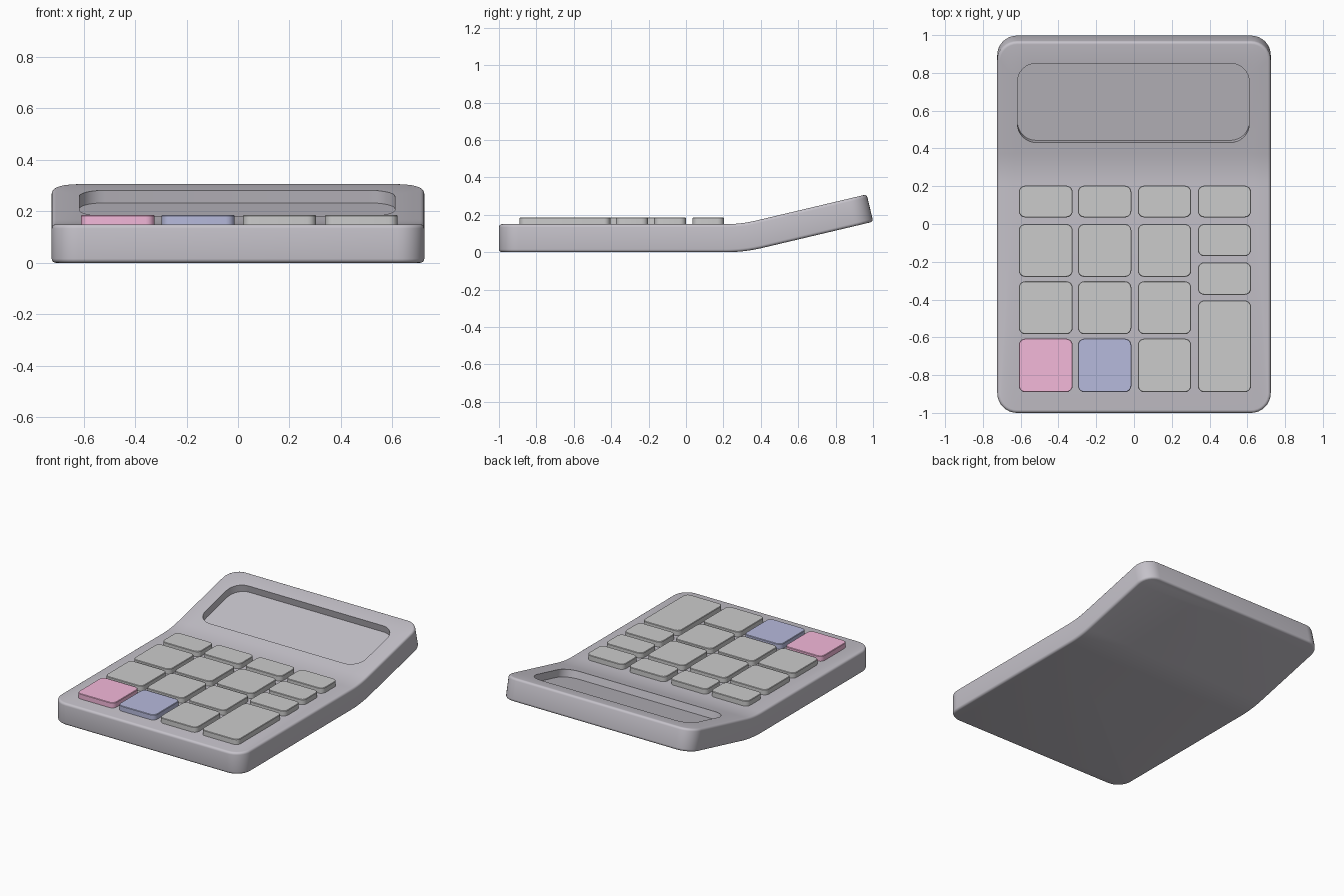
import bpy, bmesh
from math import sin, cos, pi, radians

if "Cube" in bpy.data.objects:
    bpy.data.objects.remove(bpy.data.objects["Cube"])

THICK, WIDTH = 0.15, 0.724
BEND, S0, S1 = radians(13.3), 0.21, 0.41   # screen half tilts up between S0 and S1


def material(name, rgb):
    m = bpy.data.materials.new(name)
    m.diffuse_color = (*rgb, 1)
    m.use_nodes = True
    m.node_tree.nodes["Principled BSDF"].inputs["Base Color"].default_value = m.diffuse_color
    return m


def rounded_rect(x0, x1, y0, y1, r, z, steps=8):
    pts = []
    corners = [(x1 - r, y1 - r), (x0 + r, y1 - r), (x0 + r, y0 + r), (x1 - r, y0 + r)]
    for i, (cx, cy) in enumerate(corners):
        for k in range(steps + 1):
            a = (i + k / steps) * pi / 2
            pts.append((cx + r * cos(a), cy + r * sin(a), z))
    return pts


def stack(loops):
    """Skin matching loops from bottom to top and cap both ends."""
    bm = bmesh.new()
    rings = [[bm.verts.new(p) for p in loop] for loop in loops]
    n = len(rings[0])
    for a, b in zip(rings, rings[1:]):
        for i in range(n):
            j = (i + 1) % n
            bm.faces.new((a[i], a[j], b[j], b[i]))
    bm.faces.new(rings[0][::-1])
    bm.faces.new(rings[-1])
    return bm


def finish(bm, name, mat=None):
    me = bpy.data.meshes.new(name)
    bm.to_mesh(me)
    bm.free()
    ob = bpy.data.objects.new(name, me)
    bpy.context.collection.objects.link(ob)
    if mat:
        me.materials.append(mat)
    bpy.ops.object.select_all(action='DESELECT')
    ob.select_set(True)
    bpy.context.view_layer.objects.active = ob
    bpy.ops.object.shade_smooth_by_angle(angle=radians(30))
    return ob


def bend(co):
    s, z = co.y, co.z
    if s <= S0:
        return
    R = (S1 - S0) / BEND
    a = min((s - S0) / R, BEND)
    rest = max(s - S1, 0)
    co.y = S0 + R * sin(a) + rest * cos(a) - z * sin(a)
    co.z = R * (1 - cos(a)) + rest * sin(a) + z * cos(a)


# Case: rounded slab with softened rims and a sunken display
def slab(inset, z):
    return rounded_rect(-WIDTH + inset, WIDTH - inset, -1 + inset, 1.019 - inset, 0.105 - inset, z)


def display(z):
    return rounded_rect(-0.617, 0.61, 0.469, 0.9, 0.1, z)


rim = 0.016
arc = [(rim * (1 - sin(t)), rim * (1 - cos(t))) for t in (0, pi / 8, pi / 4, 3 * pi / 8, pi / 2)]
loops = [slab(i, h) for i, h in arc]
loops += [slab(i, THICK - h) for i, h in reversed(arc)]
loops += [display(THICK), display(THICK - 0.05)]
body = stack(loops)
cuts = 8
for i in range(cuts + 1):
    bmesh.ops.bisect_plane(body, geom=body.verts[:] + body.edges[:] + body.faces[:],
                           plane_co=(0, S0 + (S1 - S0) * i / cuts, 0), plane_no=(0, 1, 0))
for v in body.verts:
    bend(v.co)
finish(body, "case", material("case_grey", (0.56, 0.54, 0.59)))

# Keys: three columns of four, then a narrower-spaced right column
pink = material("pink", (0.9, 0.48, 0.70))
blue = material("blue", (0.47, 0.49, 0.715))
columns = [(-0.61, -0.325), (-0.297, -0.014), (0.02, 0.303), (0.338, 0.62)]
main_rows = [(0.035, 0.203), (-0.28, 0.0), (-0.583, -0.303), (-0.89, -0.607)]
side_rows = [(0.035, 0.203), (-0.17, 0.0), (-0.375, -0.203), (-0.89, -0.405)]
for c, (x0, x1) in enumerate(columns):
    for r, (y0, y1) in enumerate(side_rows if c == 3 else main_rows):
        key = stack([rounded_rect(x0 + i, x1 - i, y0 + i, y1 - i, 0.034 - i, z, 5)
                     for i, z in ((0, THICK - 0.01), (0, 0.183), (0.003, 0.186))])
        finish(key, f"key_{c + 1}_{r + 1}", {(0, 3): pink, (1, 3): blue}.get((c, r)))
